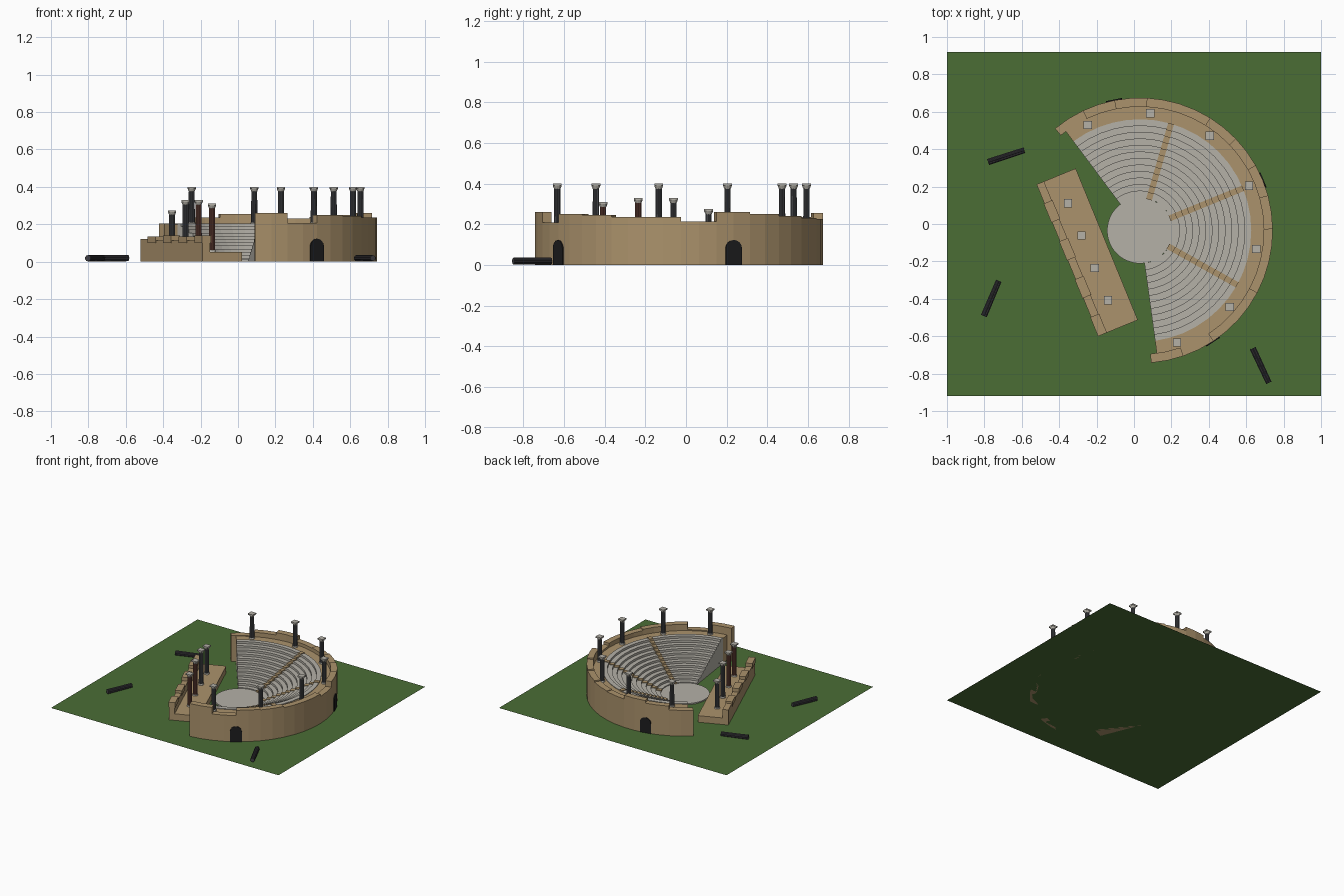
import bpy, bmesh, math
from mathutils import Matrix, Vector

old = bpy.data.objects.get("Cube")
if old:
    bpy.data.objects.remove(old, do_unlink=True)


def material(name, rgb):
    m = bpy.data.materials.new(name)
    m.use_nodes = True
    m.diffuse_color = (*rgb, 1)
    bsdf = m.node_tree.nodes["Principled BSDF"]
    bsdf.inputs["Base Color"].default_value = (*rgb, 1)
    bsdf.inputs["Roughness"].default_value = 0.9
    return m


GRASS = material("grass green", (0.07, 0.155, 0.036))
SAND = material("sandstone", (0.41, 0.29, 0.15))
STONE = material("pale stone", (0.46, 0.44, 0.39))
GREY = material("dark grey granite", (0.085, 0.088, 0.097))
FALLEN = material("charcoal granite", (0.05, 0.048, 0.055))
RED = material("red granite", (0.19, 0.075, 0.055))
BLACK = material("dark opening", (0.012, 0.012, 0.013))

# Theatre frame: local +x points to the middle of the seating
THEATRE = Matrix.Translation((0.032, -0.035, 0)) @ Matrix.Rotation(math.radians(22.3), 4, 'Z')


def finish(name, bm, mats, matrix=Matrix()):
    bmesh.ops.recalc_face_normals(bm, faces=bm.faces)
    me = bpy.data.meshes.new(name)
    bm.to_mesh(me)
    bm.free()
    for m in mats:
        me.materials.append(m)
    ob = bpy.data.objects.new(name, me)
    ob.matrix_world = matrix
    bpy.context.collection.objects.link(ob)
    return ob


def sweep(name, profile, a0, a1, steps, mat):
    """Turn a closed (radius, z) profile through an arc and cap both ends."""
    bm = bmesh.new()
    rings = []
    for i in range(steps + 1):
        a = math.radians(a0 + (a1 - a0) * i / steps)
        rings.append([bm.verts.new((r * math.cos(a), r * math.sin(a), z)) for r, z in profile])
    n = len(profile)
    for p, q in zip(rings, rings[1:]):
        for j in range(n):
            bm.faces.new((p[j], p[(j + 1) % n], q[(j + 1) % n], q[j]))
    bm.faces.new(rings[0])
    bm.faces.new(rings[-1])
    return finish(name, bm, [mat], THEATRE)


def add_box(bm, lo, hi, turn=Matrix()):
    lo, hi = Vector(lo), Vector(hi)
    size = hi - lo
    bmesh.ops.create_cube(bm, size=1, matrix=turn @ Matrix.Translation((lo + hi) / 2)
                          @ Matrix.Diagonal((*size, 1)))


def rect(r0, r1, z0, z1):
    return [(r0, z0), (r1, z0), (r1, z1), (r0, z1)]


# Ground
bm = bmesh.new()
bmesh.ops.create_grid(bm, x_segments=1, y_segments=1, size=1, matrix=Matrix.Diagonal((1, 0.92, 1, 1)))
finish("ground", bm, [GRASS])

# Round orchestra floor
bm = bmesh.new()
bmesh.ops.create_cone(bm, cap_ends=True, segments=40, radius1=0.176, radius2=0.176, depth=0.01,
                      matrix=Matrix.Translation((0, 0, 0.006)))
finish("orchestra_floor", bm, [STONE], THEATRE)

# Stepped seating
ROWS, R_IN, R_OUT, TOP = 12, 0.176, 0.595, 0.205
tread = (R_OUT - R_IN) / ROWS


def row_height(i):
    return 0.018 + (TOP - 0.018) * i / (ROWS - 1)


seat_profile = [(R_OUT, 0.001), (R_IN, 0.001)]
for i in range(ROWS):
    seat_profile += [(R_IN + i * tread, row_height(i)), (R_IN + (i + 1) * tread, row_height(i))]
sweep("seating", seat_profile, -104.5, 104.5, 28, STONE)

# Radial stairways
bm = bmesh.new()
for angle in (-51.5, 0, 51.5):
    turn = Matrix.Rotation(math.radians(angle), 4, 'Z')
    for i in range(ROWS):
        r = R_IN + i * tread
        add_box(bm, (r - 0.004, -0.016, 0.001), (r + tread, 0.016, row_height(i) + 0.005), turn)
finish("stairways", bm, [SAND], THEATRE)

# Walkway behind the seats and ruined outer wall in blocks of uneven height
sweep("walkway", rect(0.585, 0.67, 0.001, 0.2), -104.5, 104.5, 30, SAND)
heights = [0.26, 0.208, 0.25, 0.245, 0.235, 0.235, 0.215, 0.26,
           0.25, 0.24, 0.23, 0.225, 0.255, 0.235, 0.205]
arc = 215 / len(heights)
for i, h in enumerate(heights):
    a = -107.5 + i * arc
    sweep(f"outer_wall_{i + 1}", rect(0.662, 0.71, 0, h), a, a + arc, 2, SAND)

# Arched doorways
for i, angle in enumerate((-79, 0, 79)):
    bm = bmesh.new()
    outline = [(-0.043, 0.001), (0.043, 0.001)]
    for k in range(9):
        t = math.pi * k / 8
        outline.append((0.043 * math.cos(t), 0.08 + 0.043 * math.sin(t)))
    face = bm.faces.new([bm.verts.new((0.706, y, z)) for y, z in outline])
    ext = bmesh.ops.extrude_face_region(bm, geom=[face])
    moved = [v for v in ext["geom"] if isinstance(v, bmesh.types.BMVert)]
    bmesh.ops.translate(bm, verts=moved, vec=(0.008, 0, 0))
    finish(f"doorway_{i + 1}", bm, [BLACK],
           THEATRE @ Matrix.Rotation(math.radians(angle), 4, 'Z'))


def add_shaft(bm, radius, z0, z1):
    """Fluted shaft: alternating radii around the ring."""
    ring = []
    for k in range(20):
        a = math.tau * k / 20
        r = radius * (0.84 if k % 2 else 1)
        ring.append((r * math.cos(a), r * math.sin(a)))
    low = [bm.verts.new((x, y, z0)) for x, y in ring]
    high = [bm.verts.new((x * 0.92, y * 0.92, z1)) for x, y in ring]
    for k in range(20):
        j = (k + 1) % 20
        bm.faces.new((low[k], low[j], high[j], high[k]))
    bm.faces.new(low)
    bm.faces.new(high)


def column(name, x, y, z0, z1, mat):
    bm = bmesh.new()
    add_shaft(bm, 0.017, z0, z1 - 0.02)
    shaft_faces = len(bm.faces)
    # base ring, flared capital and square top slab
    for r1, r2, bottom, top in ((0.021, 0.019, z0, z0 + 0.01),
                                (0.015, 0.022, z1 - 0.026, z1 - 0.01)):
        bmesh.ops.create_cone(bm, cap_ends=True, segments=12, radius1=r1, radius2=r2, depth=top - bottom,
                              matrix=Matrix.Translation((0, 0, (bottom + top) / 2)))
    add_box(bm, (-0.022, -0.022, z1 - 0.01), (0.022, 0.022, z1))
    bm.faces.ensure_lookup_table()
    for f in bm.faces[shaft_faces:]:
        f.material_index = 1
    finish(name, bm, [mat, STONE], Matrix.Translation((x, y, 0)))


# Columns around the rim
for k in range(-3, 4):
    a = math.radians(31.35 * k)
    p = THEATRE @ Vector((0.63 * math.cos(a), 0.63 * math.sin(a), 0))
    column(f"rim_column_{k + 4}", p.x, p.y, 0.2, 0.4, GREY)

# Stage platform with a broken back wall
bm = bmesh.new()
add_box(bm, (-0.415, -0.438, 0), (-0.192, 0.438, 0.052))
finish("stage_platform", bm, [SAND], THEATRE)
bm = bmesh.new()
add_box(bm, (-0.418, -0.438, 0), (-0.375, 0.438, 0.106))
merlons = [0.14, 0.114, 0.135, 0.112, 0.14, 0.112, 0.135, 0.12]
step = 0.876 / len(merlons)
for i, h in enumerate(merlons):
    y = -0.438 + i * step
    grow = 0.004 if i % 2 == 0 else 0
    add_box(bm, (-0.418 - grow, y, 0.1), (-0.375 + grow, y + step, h))
finish("stage_back_wall", bm, [SAND], THEATRE)

# Stage columns, some broken shorter
for i, (h, mat) in enumerate(((0.31, RED), (0.33, RED), (0.33, GREY), (0.275, GREY))):
    p = THEATRE @ Vector((-0.3, -0.28 + i * 0.187, 0))
    column(f"stage_column_{i + 1}", p.x, p.y, 0.052, h, mat)

# Fallen shafts on the grass
for i, (x, y, angle) in enumerate(((-0.683, 0.363, 18), (-0.763, -0.398, 67), (0.678, -0.757, -65))):
    bm = bmesh.new()
    add_shaft(bm, 0.018, -0.102, 0.102)
    finish(f"fallen_column_{i + 1}", bm, [FALLEN],
           Matrix.Translation((x, y, 0.019)) @ Matrix.Rotation(math.radians(angle), 4, 'Z')
           @ Matrix.Rotation(math.pi / 2, 4, 'Y'))
